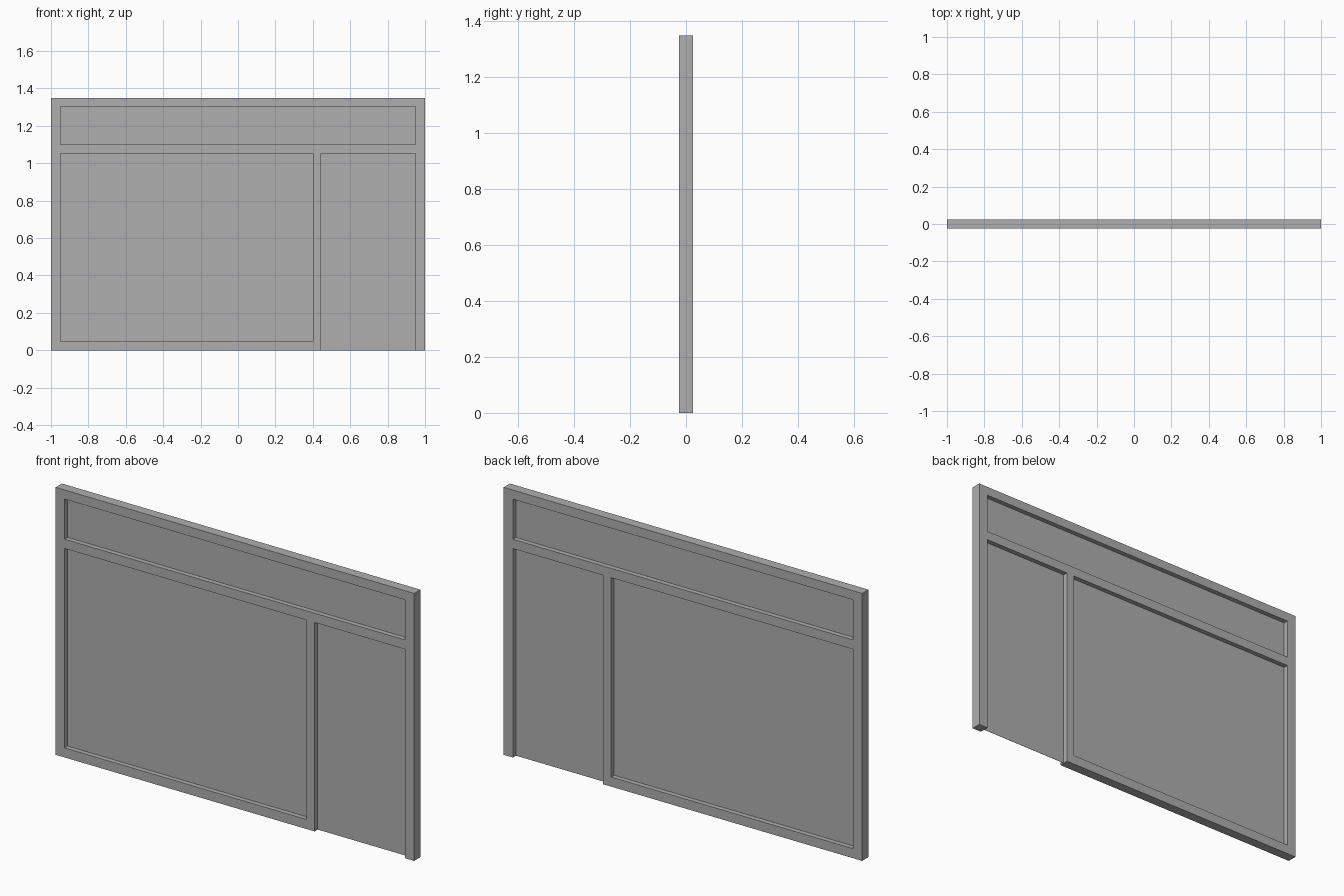
import bpy, bmesh

if "Cube" in bpy.data.objects:
    bpy.data.objects.remove(bpy.data.objects["Cube"])

DEPTH = 0.05       # frame depth
PANE = 0.001       # pane thickness
XS = [-1, -0.95, 0.40, 0.445, 0.948, 1]
ZS = [0, 0.048, 1.053, 1.10, 1.302, 1.348]

# Dark grey finish
grey = bpy.data.materials.new("dark_grey")
grey.diffuse_color = (0.43, 0.43, 0.43, 1)
grey.use_nodes = True
grey.node_tree.nodes["Principled BSDF"].inputs["Base Color"].default_value = grey.diffuse_color


def extruded_cells(name, xs, zs, cells, depth):
    """Fill the given grid cells and extrude them symmetrically about y = 0."""
    bm = bmesh.new()
    grid = {}

    def vert(i, k):
        if (i, k) not in grid:
            grid[i, k] = bm.verts.new((xs[i], -depth / 2, zs[k]))
        return grid[i, k]

    faces = [bm.faces.new((vert(i, k), vert(i + 1, k), vert(i + 1, k + 1), vert(i, k + 1)))
             for i, k in cells]
    ext = bmesh.ops.extrude_face_region(bm, geom=faces, use_keep_orig=True)
    moved = [g for g in ext["geom"] if isinstance(g, bmesh.types.BMVert)]
    bmesh.ops.translate(bm, verts=moved, vec=(0, depth, 0))
    bmesh.ops.recalc_face_normals(bm, faces=bm.faces)
    mesh = bpy.data.meshes.new(name)
    bm.to_mesh(mesh)
    bm.free()
    mesh.materials.append(grey)
    obj = bpy.data.objects.new(name, mesh)
    bpy.context.collection.objects.link(obj)
    return obj


# Openings as (column range, row range) on the bar grid
openings = {
    "transom_pane": (1, 4, 3, 4),
    "window_pane": (1, 2, 1, 2),
    "door_pane": (3, 4, 0, 2),
}
holes = {(i, k) for a, b, c, d in openings.values()
         for i in range(a, b) for k in range(c, d)}

# Frame: every grid cell that is not an opening
frame_cells = [(i, k) for i in range(5) for k in range(5) if (i, k) not in holes]
extruded_cells("frame", XS, ZS, frame_cells, DEPTH)

# Thin panes set in the middle of the frame depth
for name, (a, b, c, d) in openings.items():
    extruded_cells(name, [XS[a], XS[b]], [ZS[c], ZS[d]], [(0, 0)], PANE)
